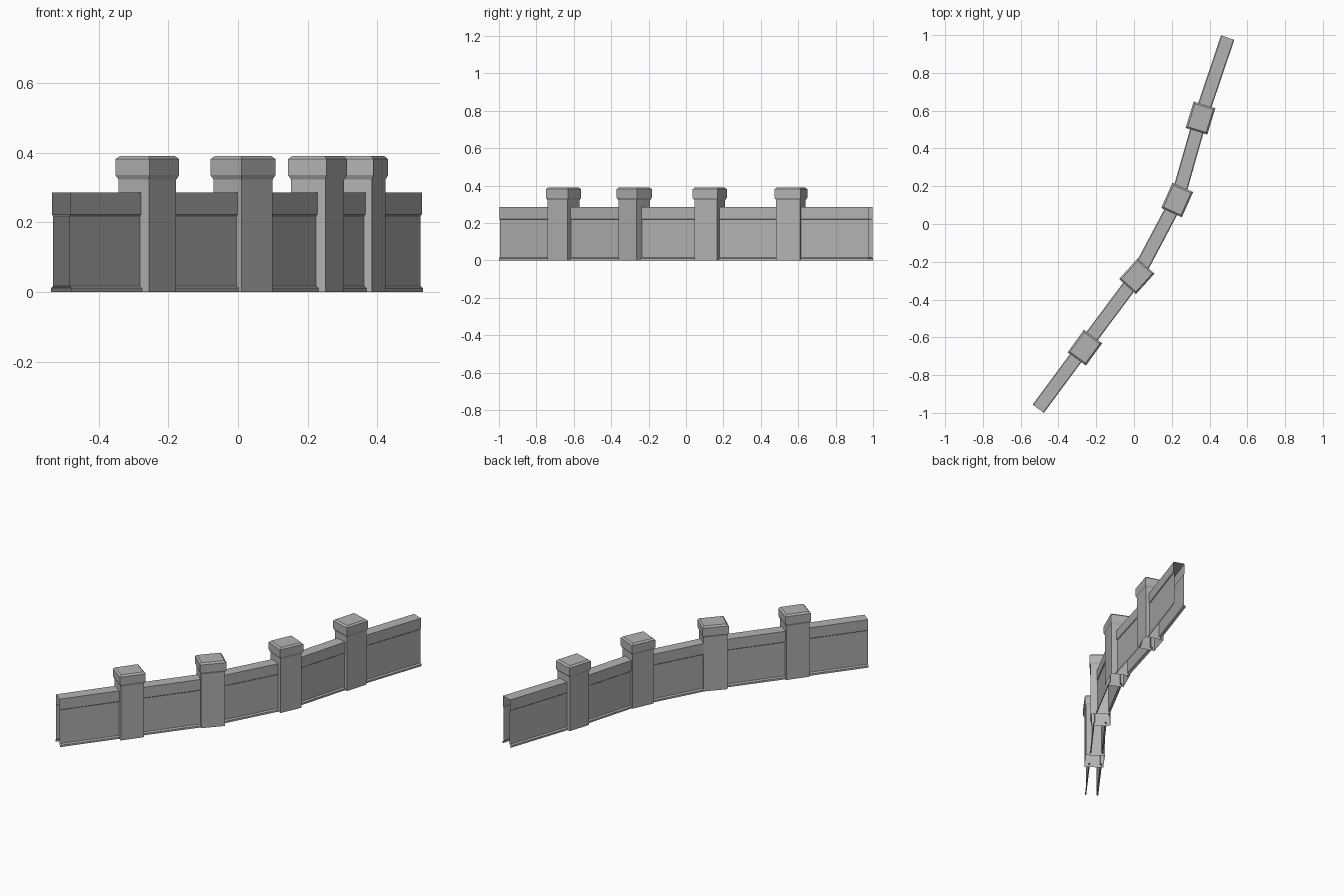
import bpy, bmesh, math
from mathutils import Vector

if "Cube" in bpy.data.objects:
    bpy.data.objects.remove(bpy.data.objects["Cube"])

stone = bpy.data.materials.new("grey_stone")
stone.diffuse_color = (0.45, 0.45, 0.45, 1)
stone.use_nodes = True
stone.node_tree.nodes["Principled BSDF"].inputs["Base Color"].default_value = stone.diffuse_color


def make_object(name, bm):
    mesh = bpy.data.meshes.new(name)
    bm.to_mesh(mesh)
    bm.free()
    mesh.materials.append(stone)
    obj = bpy.data.objects.new(name, mesh)
    bpy.context.collection.objects.link(obj)
    return obj


# Hollow wall panel: footing, panel and coping profile swept between two points
HALF = [(0.037, 0.0), (0.037, 0.011), (0.029, 0.017), (0.029, 0.218),
        (0.033, 0.222), (0.033, 0.285)]
PROFILE = HALF + [(-u, z) for u, z in reversed(HALF)]


def wall(name, start, end):
    a, b = Vector(start), Vector(end)
    d = (b - a).normalized()
    side = Vector((d.y, -d.x))
    bm = bmesh.new()
    rings = [[bm.verts.new((*(p + side * u), z)) for u, z in PROFILE]
             for p in (a, b)]
    for i in range(len(PROFILE) - 1):
        bm.faces.new((rings[0][i], rings[1][i], rings[1][i + 1], rings[0][i + 1]))
    return make_object(name, bm)


# Hollow pillar: shaft, flared cap and bevelled top, stacked rectangular rings
LENGTH, WIDTH = 0.146, 0.12
RINGS = [(0.0065, 0.0), (0.0065, 0.322), (0.0, 0.335), (0.0, 0.381), (0.009, 0.39)]


def pillar(name, centre, angle):
    bm = bmesh.new()
    loops = []
    for inset, z in RINGS:
        l, w = LENGTH / 2 - inset, WIDTH / 2 - inset
        loops.append([bm.verts.new((x, y, z))
                      for x, y in ((-l, -w), (l, -w), (l, w), (-l, w))])
    for low, high in zip(loops, loops[1:]):
        for i in range(4):
            j = (i + 1) % 4
            bm.faces.new((low[i], low[j], high[j], high[i]))
    bm.faces.new(loops[-1])
    obj = make_object(name, bm)
    obj.location = (*centre, 0)
    obj.rotation_euler.z = math.radians(angle)


PILLARS = [((-0.26, -0.655), 54), ((0.0145, -0.277), 48),
           ((0.2285, 0.127), 66), ((0.352, 0.561), 73)]
for n, (centre, angle) in enumerate(PILLARS, 1):
    pillar(f"pillar_{n}", centre, angle)

# Wall sections run between pillars, with open ends at both extremes
nodes = [(-0.507, -0.978), (-0.263, -0.648), (0.0145, -0.277),
         (0.2285, 0.127), (0.352, 0.561), (0.496, 0.987)]
for n, (s, e) in enumerate(zip(nodes, nodes[1:]), 1):
    a, b = Vector(s), Vector(e)
    d = (b - a).normalized()
    if n > 1:
        a += d * 0.05
    if n < 5:
        b -= d * 0.05
    wall(f"wall_section_{n}", a, b)
